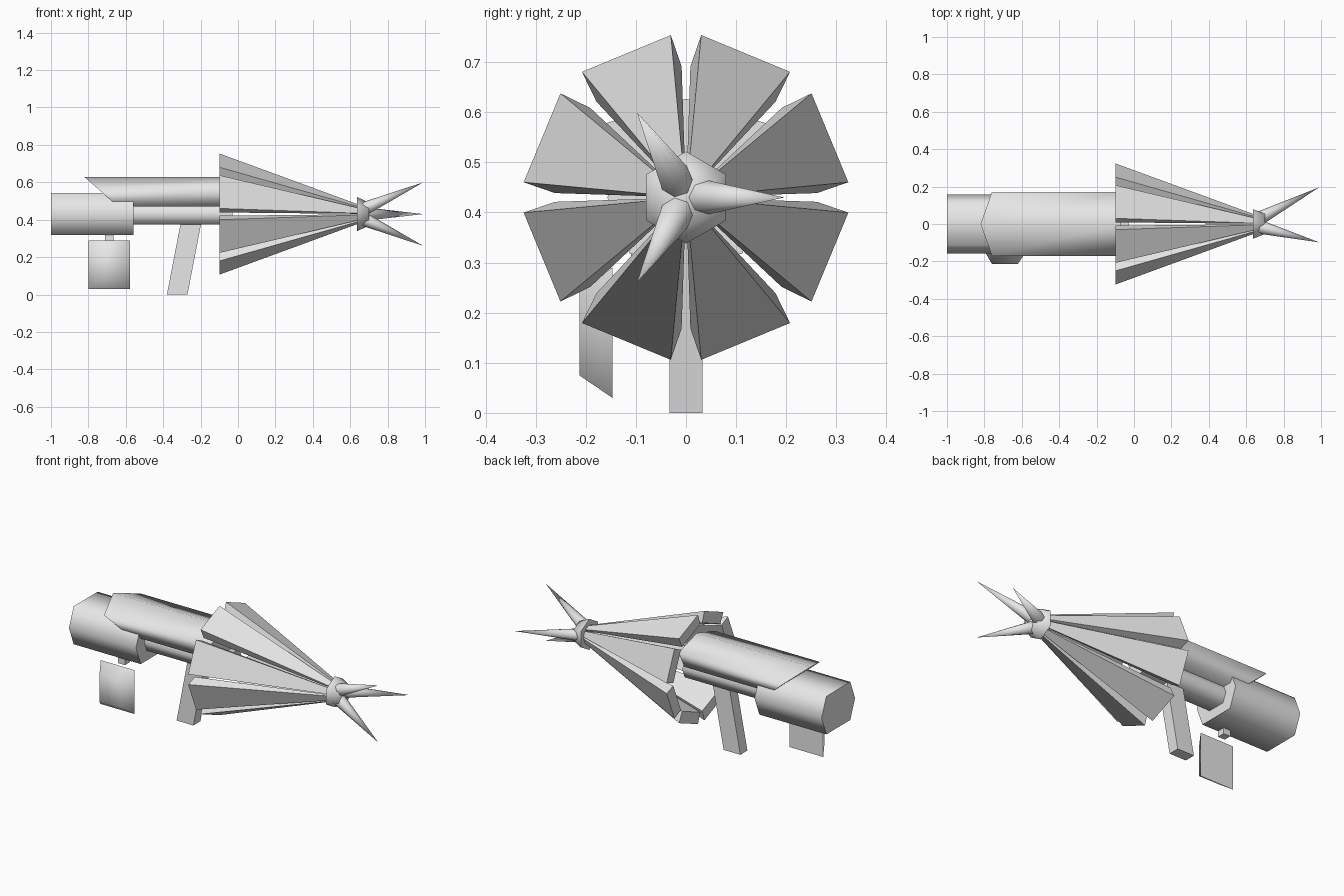
import bpy, bmesh, math
from mathutils import Vector

cube = bpy.data.objects.get("Cube")
if cube:
    bpy.data.objects.remove(cube, do_unlink=True)

grey = bpy.data.materials.new("light grey")
grey.use_nodes = True
grey.diffuse_color = (0.8, 0.8, 0.8, 1)
grey.node_tree.nodes["Principled BSDF"].inputs["Base Color"].default_value = (0.8, 0.8, 0.8, 1)

AXIS_Z = 0.43


def loft(name, first, last, smooth=False, smooth_last=False):
    """Closed solid between two matching rings of points."""
    bm = bmesh.new()
    a = [bm.verts.new(p) for p in first]
    b = [bm.verts.new(p) for p in last]
    n = len(a)
    for i in range(n):
        j = (i + 1) % n
        bm.faces.new((a[i], a[j], b[j], b[i])).smooth = smooth
    bm.faces.new(a[::-1])
    bm.faces.new(b).smooth = smooth_last
    bmesh.ops.recalc_face_normals(bm, faces=bm.faces)
    mesh = bpy.data.meshes.new(name)
    bm.to_mesh(mesh)
    bm.free()
    mesh.materials.append(grey)
    obj = bpy.data.objects.new(name, mesh)
    bpy.context.collection.objects.link(obj)
    return obj


def at_x(profile, x):
    return [(x, y, z) for y, z in profile]


def rect(x0, x1, z0, z1, y):
    return [(x0, y, z0), (x1, y, z0), (x1, y, z1), (x0, y, z1)]


def six_sided(half_width, corner, half_height):
    """Cross-section with flat top and bottom and pointed sides."""
    return [(half_width, AXIS_Z), (corner, AXIS_Z + half_height),
            (-corner, AXIS_Z + half_height), (-half_width, AXIS_Z),
            (-corner, AXIS_Z - half_height), (corner, AXIS_Z - half_height)]


# Rear body and the thinner barrel in front of it
body = six_sided(0.157, 0.112, 0.113)
loft("rear_body", at_x(body, -1.0), at_x(body, -0.56), smooth=True)
barrel = six_sided(0.078, 0.055, 0.055)
loft("barrel", at_x(barrel, -0.6), at_x(barrel, -0.03), smooth=True)

# Top cover with a slanted rear cut
cover = [(0, 0.627), (0.17, 0.575), (0.115, 0.47), (-0.115, 0.47), (-0.17, 0.575)]
slanted = [(-0.82 + (0.627 - z) * 1.15, y, z) for y, z in cover]
loft("top_cover", slanted, at_x(cover, -0.07), smooth=True)

# Raked grip
loft("grip", [(-0.38, -0.033, 0), (-0.27, -0.033, 0), (-0.27, 0.033, 0), (-0.38, 0.033, 0)],
     [(-0.305, -0.033, 0.39), (-0.195, -0.033, 0.39),
      (-0.195, 0.033, 0.39), (-0.305, 0.033, 0.39)])

# Side plate with tapered face, and the small block above it
loft("side_plate", rect(-0.798, -0.577, 0.03, 0.29, -0.147),
     rect(-0.76, -0.62, 0.075, 0.243, -0.213), smooth=True, smooth_last=True)
loft("mount_block", rect(-0.71, -0.665, 0.282, 0.325, -0.11),
     rect(-0.71, -0.665, 0.282, 0.325, -0.065))

# Ring of eight blades tapering toward the hub
for i in range(8):
    angle = math.radians(22.5 + 45 * i)
    out = Vector((0, math.cos(angle), math.sin(angle)))
    side = Vector((0, -math.sin(angle), math.cos(angle)))

    def blade_end(x, scale):
        corners = [(0.311, -0.096), (0.311, 0.096), (0.245, 0.092), (0.245, -0.092)]
        return [Vector((x, 0, AXIS_Z)) + (out * r + side * s) * scale for r, s in corners]

    loft(f"blade_{i + 1}", blade_end(-0.1, 1), blade_end(0.66, 0.14))


# Six-sided hub
def hub_ring(x, radius):
    return [(x, radius * math.sin(k * math.pi / 3), AXIS_Z + radius * math.cos(k * math.pi / 3))
            for k in range(6)]


loft("hub", hub_ring(0.635, 0.092), hub_ring(0.70, 0.062), smooth=True, smooth_last=True)

# Three spikes splaying forward from the hub
for i in range(3):
    angle = i * math.tau / 3
    out = Vector((0, math.cos(angle), math.sin(angle)))
    base = Vector((0.67, 0, AXIS_Z)) + out * 0.03
    tip = Vector((0.99, 0, AXIS_Z)) + out * 0.196
    direction = tip - base
    bpy.ops.mesh.primitive_cone_add(vertices=8, radius1=0.037, radius2=0,
                                    depth=direction.length, location=(base + tip) / 2,
                                    rotation=direction.to_track_quat('Z', 'Y').to_euler())
    spike = bpy.context.object
    spike.name = f"spike_{i + 1}"
    spike.data.materials.append(grey)
    bpy.ops.object.shade_smooth_by_angle(angle=math.radians(60))
